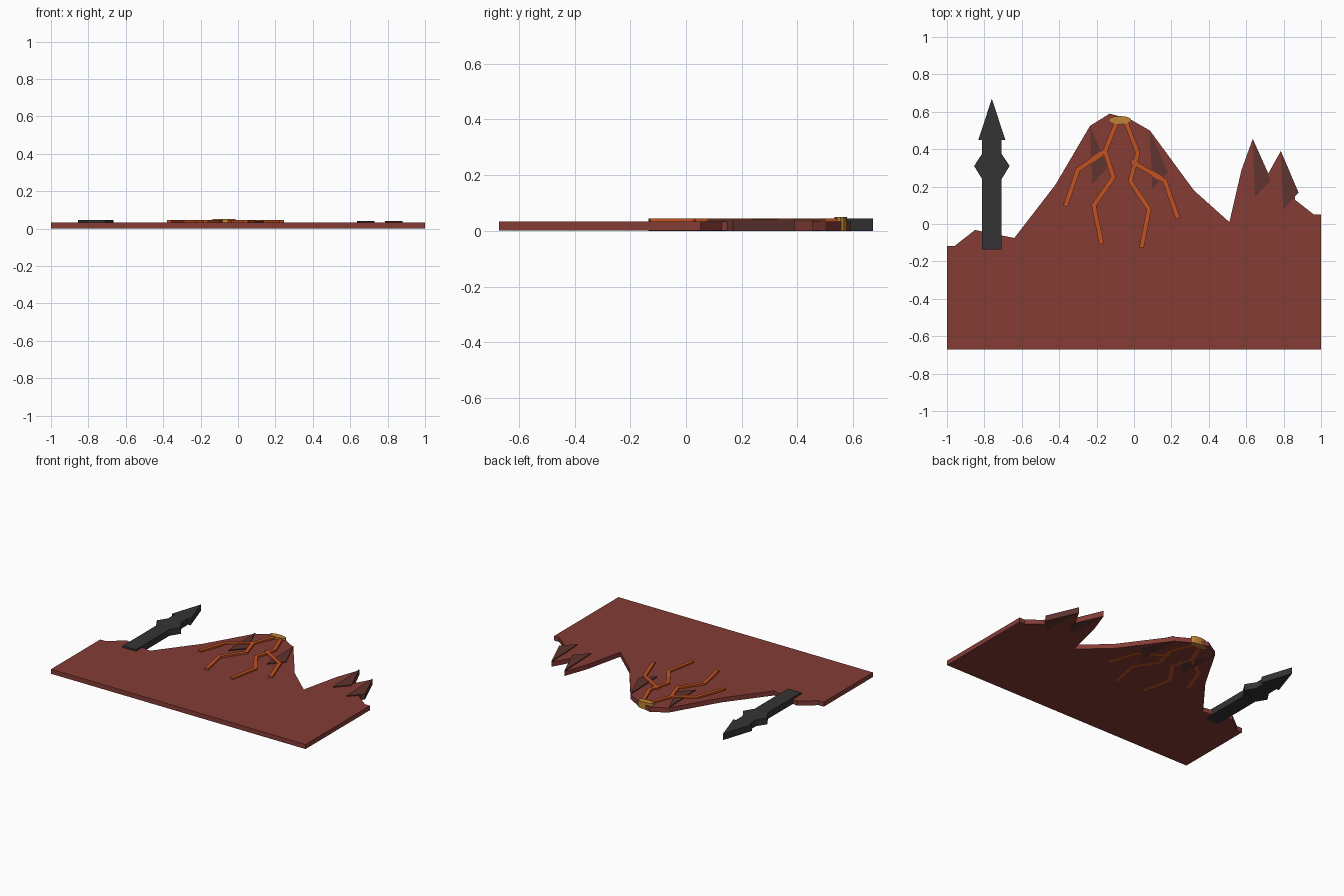
import bpy, bmesh, math
from mathutils import Vector

if "Cube" in bpy.data.objects:
    bpy.data.objects.remove(bpy.data.objects["Cube"])


def material(name, rgb):
    m = bpy.data.materials.new(name)
    m.diffuse_color = (*rgb, 1.0)
    m.use_nodes = True
    m.node_tree.nodes["Principled BSDF"].inputs["Base Color"].default_value = m.diffuse_color
    return m


ROCK = material("red_rock", (0.235, 0.045, 0.036))
SHADE = material("dark_rock", (0.115, 0.035, 0.028))
LAVA = material("orange_lava", (0.55, 0.085, 0.016))
GOLD = material("crater_gold", (0.52, 0.235, 0.035))
IRON = material("dark_iron", (0.034, 0.034, 0.034))


def slab(name, outline, top, mat, bottom=0.0):
    """Extrude a flat outline from bottom to top."""
    bm = bmesh.new()
    face = bm.faces.new([bm.verts.new((x, y, bottom)) for x, y in outline])
    ext = bmesh.ops.extrude_face_region(bm, geom=[face])
    verts = [g for g in ext["geom"] if isinstance(g, bmesh.types.BMVert)]
    bmesh.ops.translate(bm, verts=verts, vec=(0, 0, top - bottom))
    bmesh.ops.recalc_face_normals(bm, faces=bm.faces)
    mesh = bpy.data.meshes.new(name)
    bm.to_mesh(mesh)
    bm.free()
    mesh.materials.append(mat)
    obj = bpy.data.objects.new(name, mesh)
    bpy.context.collection.objects.link(obj)
    return obj


def ribbon(path, width):
    """Outline of a mitred strip that follows a path."""
    pts = [Vector(p) for p in path]
    left, right = [], []
    for i, p in enumerate(pts):
        a = (p - pts[i - 1]).normalized() if i else None
        b = (pts[i + 1] - p).normalized() if i + 1 < len(pts) else None
        a, b = a or b, b or a
        t = (a + b).normalized()
        n = Vector((-t.y, t.x)) * (width / 2 / t.dot(a))
        left.append(p + n)
        right.append(p - n)
    return left + right[::-1]


# Ground with the volcano and the sharp peaks on its skyline
slab("mountain_base", [
    (-1, -0.67), (1, -0.67), (1, 0.052), (0.96, 0.052), (0.86, 0.13),
    (0.865, 0.19), (0.785, 0.39), (0.718, 0.27), (0.635, 0.455),
    (0.575, 0.29), (0.51, 0.01), (0.32, 0.18), (0.085, 0.5),
    (-0.02, 0.56), (-0.13, 0.59), (-0.235, 0.525), (-0.42, 0.21),
    (-0.64, -0.075), (-0.85, -0.032), (-0.96, -0.118), (-1, -0.118)],
    0.033, ROCK, bottom=0.0005)

# Dark ridge facets hanging from each summit
for i, (x, y) in enumerate([(-0.235, 0.525), (0.085, 0.5),
                            (0.635, 0.455), (0.785, 0.39)]):
    slab(f"ridge_shade_{i + 1}",
         [(x, y), (x + 0.012, y - 0.313), (x + 0.095, y - 0.222)], 0.04, SHADE)

# Lava streams
streams = [
    [(-0.09, 0.55), (-0.155, 0.39), (-0.11, 0.25), (-0.215, 0.10), (-0.173, -0.107)],
    [(-0.155, 0.39), (-0.30, 0.29), (-0.367, 0.095)],
    [(-0.045, 0.55), (0.02, 0.38), (-0.02, 0.23), (0.08, 0.08), (0.04, -0.127)],
    [(-0.015, 0.337), (0.165, 0.23), (0.235, 0.03)],
]
for i, path in enumerate(streams):
    slab(f"lava_stream_{i + 1}", ribbon(path, 0.025), 0.045, LAVA)

# Glowing crater mouth
slab("crater", [(-0.075 + 0.061 * math.cos(k * math.pi / 8),
                 0.555 + 0.022 * math.sin(k * math.pi / 8)) for k in range(16)],
     0.05, GOLD, bottom=-0.0)

# Spired tower, mirrored about its axis
half = [(0.052, -0.135), (0.052, 0.24), (0.095, 0.31), (0.052, 0.375),
        (0.052, 0.45), (0.072, 0.45)]
cx = -0.76
slab("tower", [(cx + x, y) for x, y in half] + [(cx, 0.67)]
     + [(cx - x, y) for x, y in reversed(half)], 0.045, IRON)
